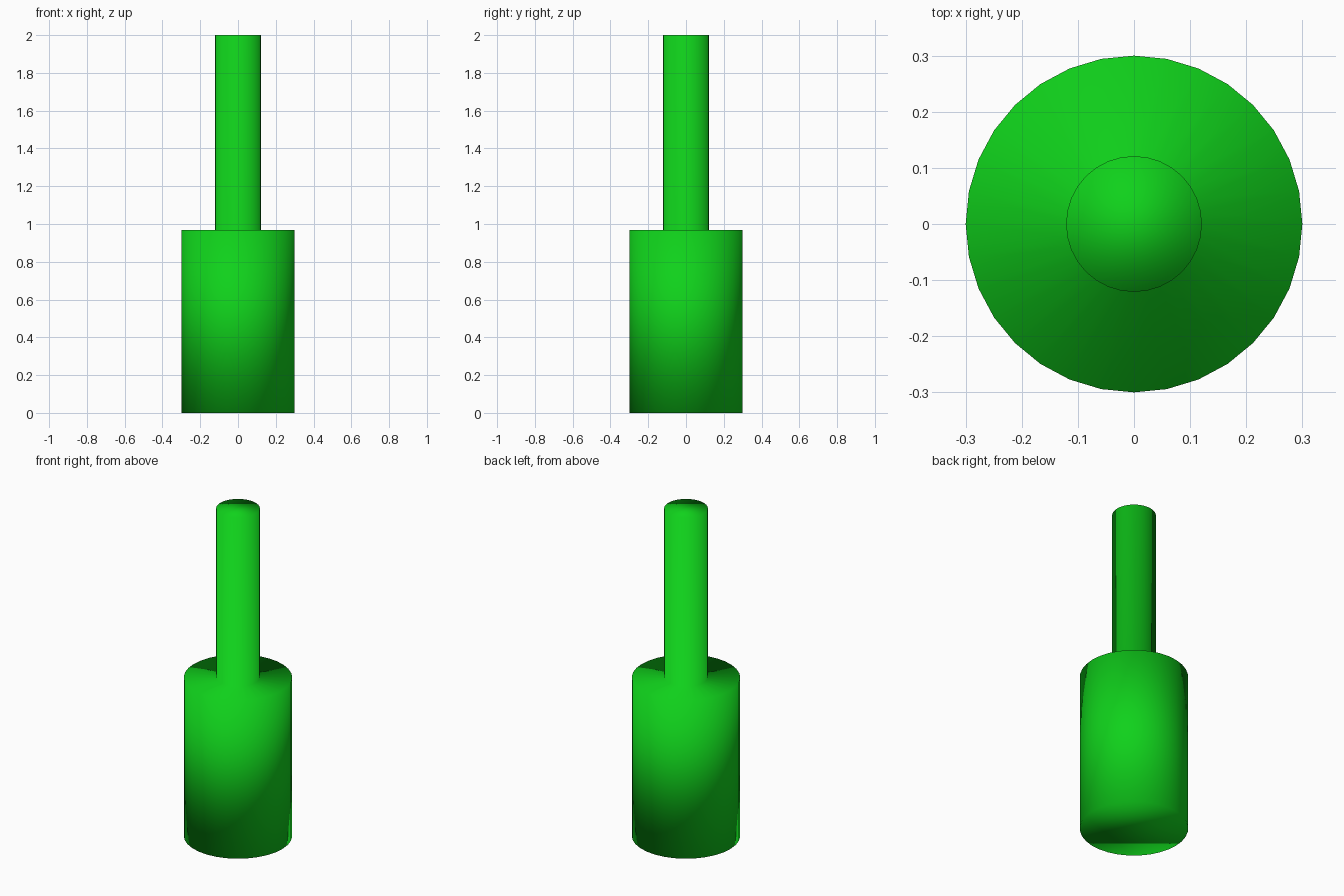
import bpy
import bmesh
from math import cos, sin, tau

if "Cube" in bpy.data.objects:
    bpy.data.objects.remove(bpy.data.objects["Cube"])

SIDES = 32
# Profile from base rim to neck tip: (radius, height)
PROFILE = [(0.30, 0.0), (0.30, 0.968), (0.121, 0.968), (0.121, 2.0)]

bm = bmesh.new()

# One ring of vertices per profile point
rings = [[bm.verts.new((r * cos(tau * i / SIDES), r * sin(tau * i / SIDES), z))
          for i in range(SIDES)] for r, z in PROFILE]

# Body wall, flat shoulder and neck wall
for low, high in zip(rings, rings[1:]):
    for i in range(SIDES):
        j = (i + 1) % SIDES
        bm.faces.new((low[i], low[j], high[j], high[i]))

# Base and tip caps
bm.faces.new(rings[0][::-1])
bm.faces.new(rings[-1])

# Shading is smooth over every edge, including the rims
for face in bm.faces:
    face.smooth = True

mesh = bpy.data.meshes.new("bottle")
bm.to_mesh(mesh)
bm.free()

# Green glass
green = bpy.data.materials.new("green")
green.diffuse_color = (0.005, 0.64, 0.011, 1.0)
green.use_nodes = True
green.node_tree.nodes["Principled BSDF"].inputs["Base Color"].default_value = green.diffuse_color
mesh.materials.append(green)

bottle = bpy.data.objects.new("bottle", mesh)
bpy.context.collection.objects.link(bottle)
